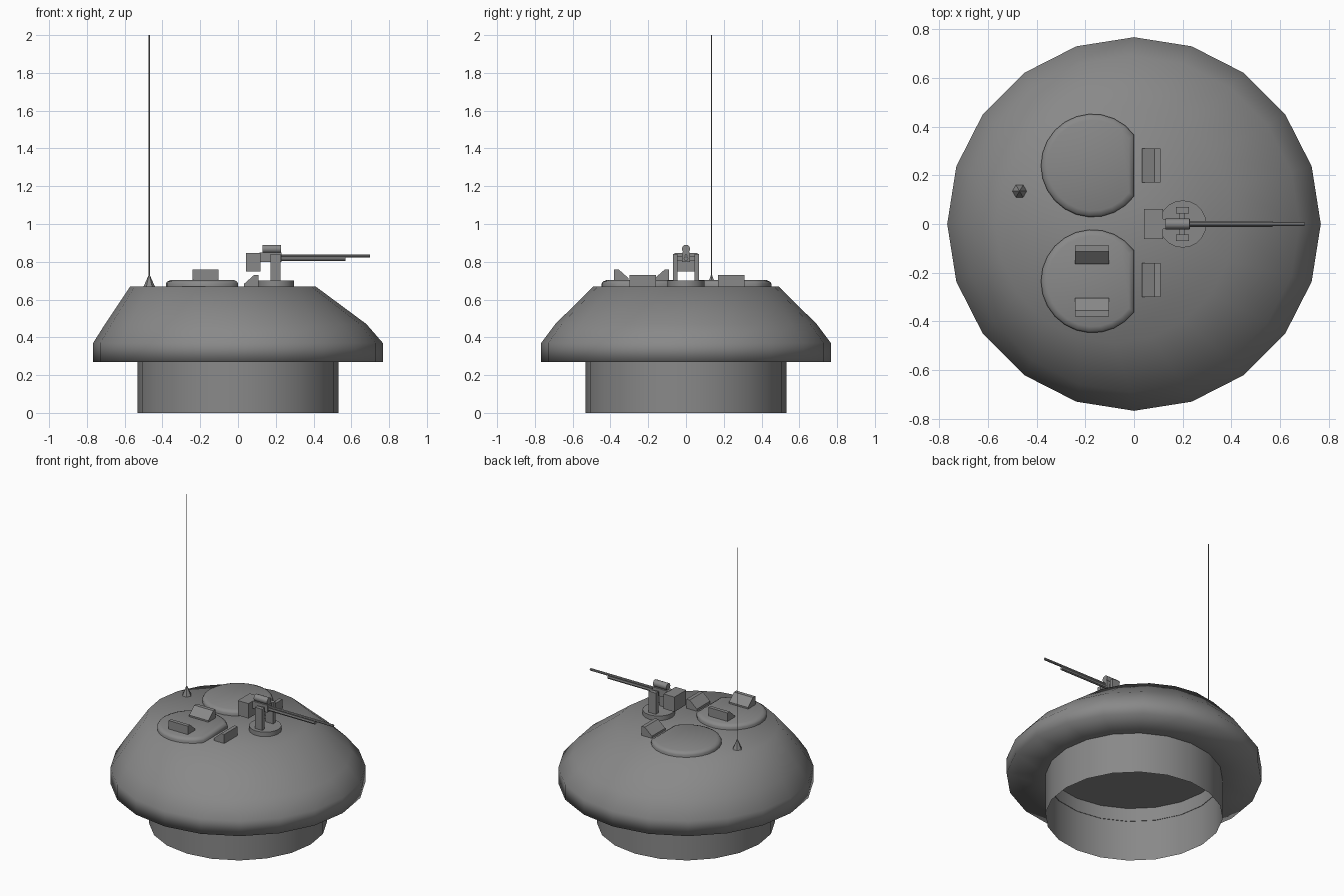
import bpy, bmesh, math
from mathutils import Matrix

if "Cube" in bpy.data.objects:
    bpy.data.objects.remove(bpy.data.objects["Cube"])

grey = bpy.data.materials.new("armour grey")
grey.diffuse_color = (0.25, 0.25, 0.25, 1)
grey.use_nodes = True
grey.node_tree.nodes["Principled BSDF"].inputs["Base Color"].default_value = grey.diffuse_color


def finish(name, bm, smooth=None):
    bmesh.ops.recalc_face_normals(bm, faces=bm.faces)
    me = bpy.data.meshes.new(name)
    bm.to_mesh(me)
    bm.free()
    me.materials.append(grey)
    ob = bpy.data.objects.new(name, me)
    bpy.context.collection.objects.link(ob)
    if smooth is not None:
        bpy.ops.object.select_all(action='DESELECT')
        ob.select_set(True)
        bpy.context.view_layer.objects.active = ob
        if smooth >= 180:
            bpy.ops.object.shade_smooth()
        else:
            bpy.ops.object.shade_smooth_by_angle(angle=math.radians(smooth))
    return ob


def loft(name, rings, smooth=None, cap_start=True, cap_end=True):
    """Skin a stack of equal-length point rings."""
    bm = bmesh.new()
    vs = [[bm.verts.new(p) for p in r] for r in rings]
    n = len(rings[0])
    for a, b in zip(vs, vs[1:]):
        for i in range(n):
            j = (i + 1) % n
            bm.faces.new((a[i], a[j], b[j], b[i]))
    if cap_start:
        bm.faces.new(vs[0])
    if cap_end:
        bm.faces.new(vs[-1])
    return finish(name, bm, smooth)


def ring(r, z, x=0, y=0, n=20):
    return [(x + r * math.cos(2 * math.pi * i / n),
             y + r * math.sin(2 * math.pi * i / n), z) for i in range(n)]


def box(name, x0, x1, y0, y1, z0, z1):
    q = [(x0, y0), (x1, y0), (x1, y1), (x0, y1)]
    return loft(name, [[(x, y, z) for x, y in q] for z in (z0, z1)])


def tube_x(name, x0, x1, r, z, n=10):
    rings = [[(x, b, z + a) for a, b, _ in ring(r, 0, n=n)] for x in (x0, x1)]
    return loft(name, rings, 40)


# turret shell: stacked rings sliding backwards towards the roof
loft("turret_shell", [ring(0.53, 0.27), ring(0.767, 0.27), ring(0.767, 0.37),
                      ring(0.692, 0.47, -0.012), ring(0.49, 0.67, -0.08)],
     180, cap_start=False)

# turret basket ring, open underneath
loft("turret_ring", [ring(0.533, 0), ring(0.533, 0.36)], 40, cap_start=False)


# roof hatches: discs with one straight side
def hatch(name, cy):
    cx, r, n = -0.17, 0.212, 20
    a0 = math.acos(0.17 / r)
    angs = [a0 + (2 * math.pi - 2 * a0) * i / n for i in range(n + 1)]

    def outline(s, z):
        return [(cx + r * s * math.cos(a), cy + r * s * math.sin(a), z) for a in angs]
    loft(name, [outline(1, 0.66), outline(1, 0.685), outline(0.97, 0.695),
                outline(0.88, 0.703)], 70)


hatch("left_hatch", 0.24)
hatch("right_hatch", -0.235)


# periscopes: wedge profile along local x, sloping down towards -x
def periscope(name, x, y, z, turn):
    prof = [(-0.038, 0), (0.038, 0), (0.038, 0.06), (0.014, 0.06), (-0.038, 0.014)]
    ob = loft(name, [[(a, w, b) for a, b in prof] for w in (-0.07, 0.07)])
    ob.data.transform(Matrix.Translation((x, y, z))
                      @ Matrix.Rotation(math.radians(turn), 4, 'Z'))


periscope("roof_periscope_left", 0.071, 0.24, 0.67, 0)
periscope("roof_periscope_right", 0.071, -0.23, 0.67, 0)
periscope("hatch_periscope_outer", -0.172, -0.342, 0.699, -90)
periscope("hatch_periscope_inner", -0.172, -0.127, 0.699, 90)

# machine gun mount
loft("gun_mount_base", [ring(0.097, 0.66, 0.2), ring(0.097, 0.7, 0.2)], 40)
for side, y in (("left", 0.057), ("right", -0.057)):
    box("gun_post_" + side, 0.172, 0.226, y - 0.013, y + 0.013, 0.7, 0.84)
box("gun_trunnion", 0.185, 0.21, -0.05, 0.05, 0.805, 0.83)

# machine gun
box("gun_receiver", 0.115, 0.23, -0.02, 0.02, 0.8, 0.848)
box("ammunition_box", 0.042, 0.12, -0.062, 0.062, 0.748, 0.846)
tube_x("gun_sight_tube", 0.13, 0.228, 0.022, 0.868, 12)
tube_x("gun_barrel", 0.2, 0.7, 0.008, 0.831, 8)
tube_x("gun_lower_tube", 0.2, 0.568, 0.012, 0.816, 8)

# antenna
AX, AY = -0.47, 0.135
loft("antenna_base", [ring(0.034, 0.66, AX, AY, 6), ring(0.003, 0.73, AX, AY, 6)])
loft("antenna_rod", [ring(0.003, 0.72, AX, AY, 6), ring(0.003, 2.0, AX, AY, 6)])
